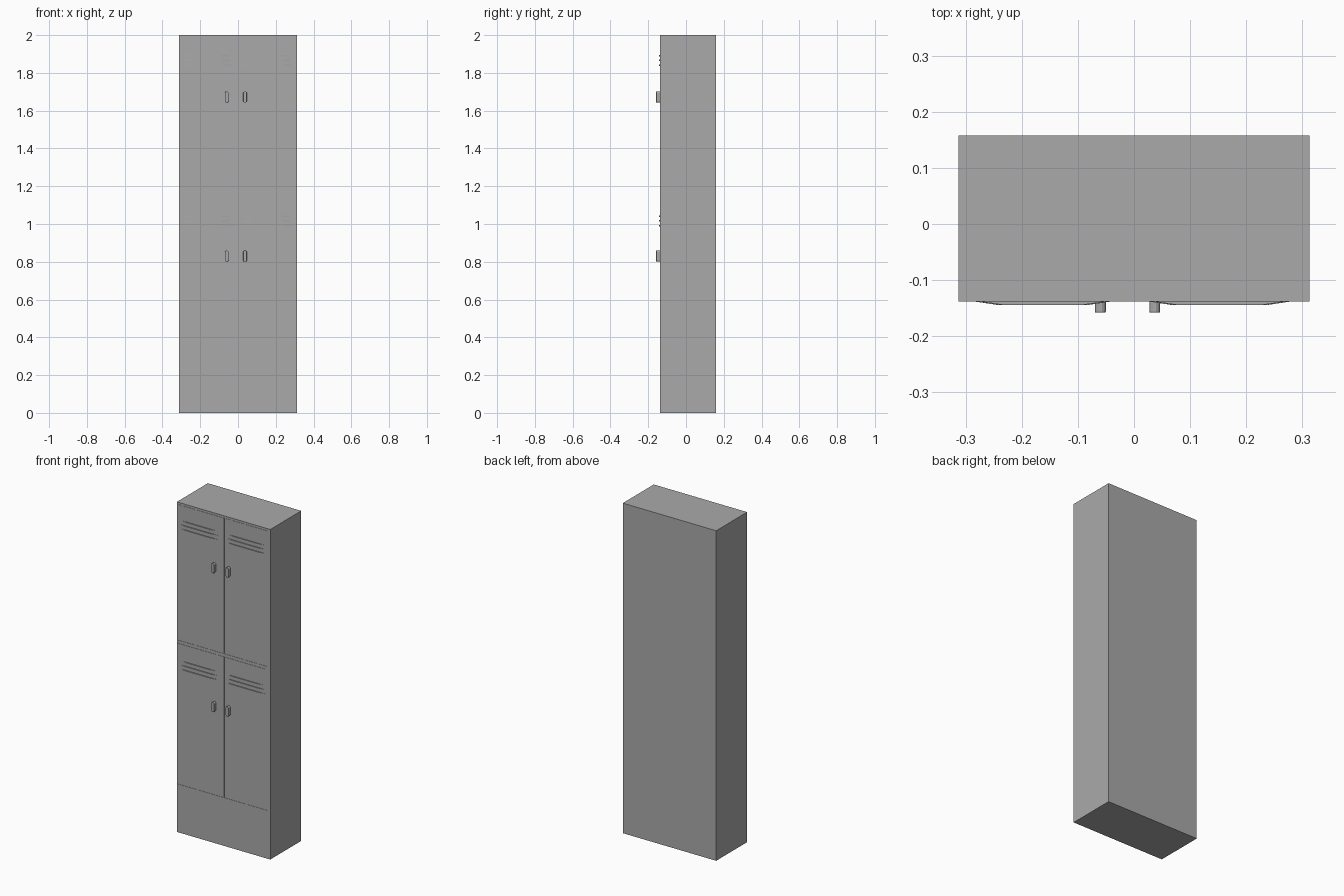
import bpy, bmesh, math
from mathutils import Vector

cube = bpy.data.objects.get("Cube")
if cube:
    bpy.data.objects.remove(cube, do_unlink=True)

grey = bpy.data.materials.new("locker_grey")
grey.use_nodes = True
colour = (0.4, 0.4, 0.4, 1)
grey.diffuse_color = colour
grey.node_tree.nodes["Principled BSDF"].inputs["Base Color"].default_value = colour

FRONT, BACK = -0.1365, 0.158
DOOR = FRONT - 0.0015


def finish(name, bm):
    bmesh.ops.recalc_face_normals(bm, faces=bm.faces)
    mesh = bpy.data.meshes.new(name)
    bm.to_mesh(mesh)
    bm.free()
    mesh.materials.append(grey)
    obj = bpy.data.objects.new(name, mesh)
    bpy.context.collection.objects.link(obj)
    return obj


def box(name, x0, x1, y0, y1, z0, z1):
    bm = bmesh.new()
    bmesh.ops.create_cube(bm, size=1)
    for v in bm.verts:
        v.co = Vector((x1 if v.co.x > 0 else x0,
                       y1 if v.co.y > 0 else y0,
                       z1 if v.co.z > 0 else z0))
    return finish(name, bm)


def prism(name, outline, offset):
    """Extrude a closed outline along an offset."""
    bm = bmesh.new()
    face = bm.faces.new([bm.verts.new(p) for p in outline])
    new = bmesh.ops.extrude_face_region(bm, geom=[face])["geom"]
    bmesh.ops.translate(bm, vec=offset,
                        verts=[g for g in new if isinstance(g, bmesh.types.BMVert)])
    return finish(name, bm)


def vent_slat(name, x0, x1, z):
    # Raised louvre, tapering to the door at both ends
    taper = 0.04
    outline = [(x0, DOOR, z), (x0 + taper, DOOR - 0.006, z),
               (x1 - taper, DOOR - 0.006, z), (x1, DOOR, z)]
    prism(name, outline, (0, 0, 0.008))


def handle(name, x, z):
    # Upright pull with rounded ends and softened front rim
    outline = []
    for i in range(12):
        a = math.tau * (i + 0.5) / 12
        end = 0.02 if math.sin(a) > 0 else -0.02
        outline.append((x + 0.01 * math.cos(a), DOOR, z + end + 0.01 * math.sin(a)))
    obj = prism(name, outline, (0, -0.158 - DOOR, 0))
    bevel = obj.modifiers.new("rim", "BEVEL")
    bevel.width = 0.002
    bevel.segments = 2
    bevel.limit_method = "ANGLE"
    bevel.angle_limit = math.radians(60)


# Cabinet carcass
box("locker_body", -0.313, 0.313, FRONT, BACK, 0, 2)

# Plinth and head rail, flush with the doors
box("plinth", -0.313, 0.313, DOOR, FRONT, 0, 0.292)
box("head_rail", -0.313, 0.313, DOOR, FRONT, 1.988, 2)

# Side stile beside the left doors
box("side_stile", 0.297, 0.313, DOOR, FRONT, 0.292, 1.988)

# Two tiers of paired doors with vents and handles
for tier, z0, z1, vent_z, pull_z in (("upper", 1.168, 1.986, 1.866, 1.672),
                                     ("lower", 0.297, 1.145, 1.016, 0.83)):
    for side, x0, x1, v0, v1, pull_x in (
            ("right", -0.313, 0.004, -0.285, -0.04, -0.06),
            ("left", 0.01, 0.291, 0.025, 0.28, 0.037)):
        label = f"{tier}_{side}"
        box(f"{label}_door", x0, x1, DOOR, FRONT, z0, z1)
        for i, inset in enumerate((0.01, 0.002, 0.0)):
            vent_slat(f"{label}_vent_{i + 1}", v0 + inset, v1 - inset,
                      vent_z + 0.025 * (1 - i) - 0.004)
        handle(f"{label}_handle", pull_x, pull_z)

# Rail between the tiers
box("middle_rail", -0.313, 0.297, DOOR, FRONT, 1.149, 1.164)
